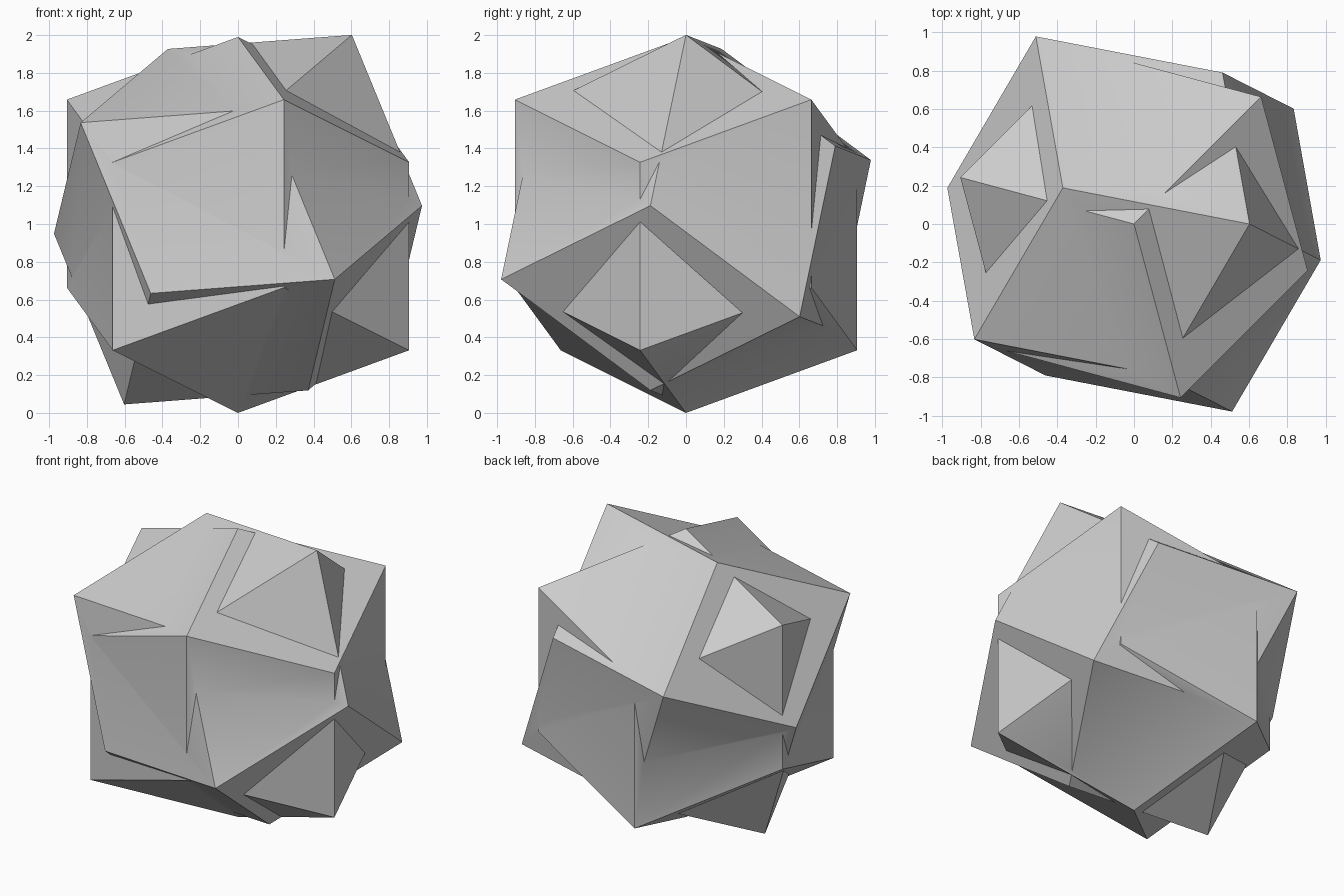
import bpy
import bmesh
from itertools import product
from math import cos, sin, radians
from mathutils import Vector

if "Cube" in bpy.data.objects:
    bpy.data.objects.remove(bpy.data.objects["Cube"])

SIZE = 1.149  # distance from centre to the four-sided corners

grey = bpy.data.materials.new("plain_grey")
grey.use_nodes = True
grey.diffuse_color = (0.6, 0.6, 0.6, 1)
grey.node_tree.nodes["Principled BSDF"].inputs["Base Color"].default_value = (0.6, 0.6, 0.6, 1)


def rhombic_dodecahedron(name, axes, height):
    """Hull of six axis tips and the eight half-sums of the axes."""
    axes = [a.normalized() * SIZE for a in axes]
    points = [a * s for a in axes for s in (1, -1)]
    for signs in product((1, -1), repeat=3):
        points.append(sum((a * s for a, s in zip(axes, signs)), Vector()) / 2)
    bm = bmesh.new()
    for p in points:
        bm.verts.new(p + Vector((0, 0, height)))
    bmesh.ops.convex_hull(bm, input=bm.verts)
    bmesh.ops.dissolve_limit(bm, angle_limit=radians(2), verts=bm.verts, edges=bm.edges)
    bmesh.ops.recalc_face_normals(bm, faces=bm.faces)
    mesh = bpy.data.meshes.new(name)
    bm.to_mesh(mesh)
    bm.free()
    mesh.materials.append(grey)
    obj = bpy.data.objects.new(name, mesh)
    bpy.context.collection.objects.link(obj)
    return obj


# Upright solid, balanced on a three-sided corner
upright_axes = [Vector((2 ** 0.5 * cos(radians(t)), 2 ** 0.5 * sin(radians(t)), 1))
                for t in (-75, 45, 165)]
crystal = rhombic_dodecahedron("crystal_compound", upright_axes, SIZE * 0.75 ** 0.5)

# Tilted solid of the same size
first = Vector((0.603, 0, 0.978)).normalized()
second = Vector((0.51, -0.975, -0.315))
second -= first * second.dot(first)
tilted = rhombic_dodecahedron("tilted_solid", [first, second, first.cross(second)], 1.023)

# Fuse the two and keep the real edges crisp
union = crystal.modifiers.new("fuse", 'BOOLEAN')
union.operation = 'UNION'
union.solver = 'EXACT'
union.object = tilted
bpy.ops.object.select_all(action='DESELECT')
bpy.context.view_layer.objects.active = crystal
crystal.select_set(True)
bpy.ops.object.modifier_apply(modifier=union.name)
bpy.data.objects.remove(tilted)
bpy.ops.object.shade_smooth_by_angle(angle=radians(30))
